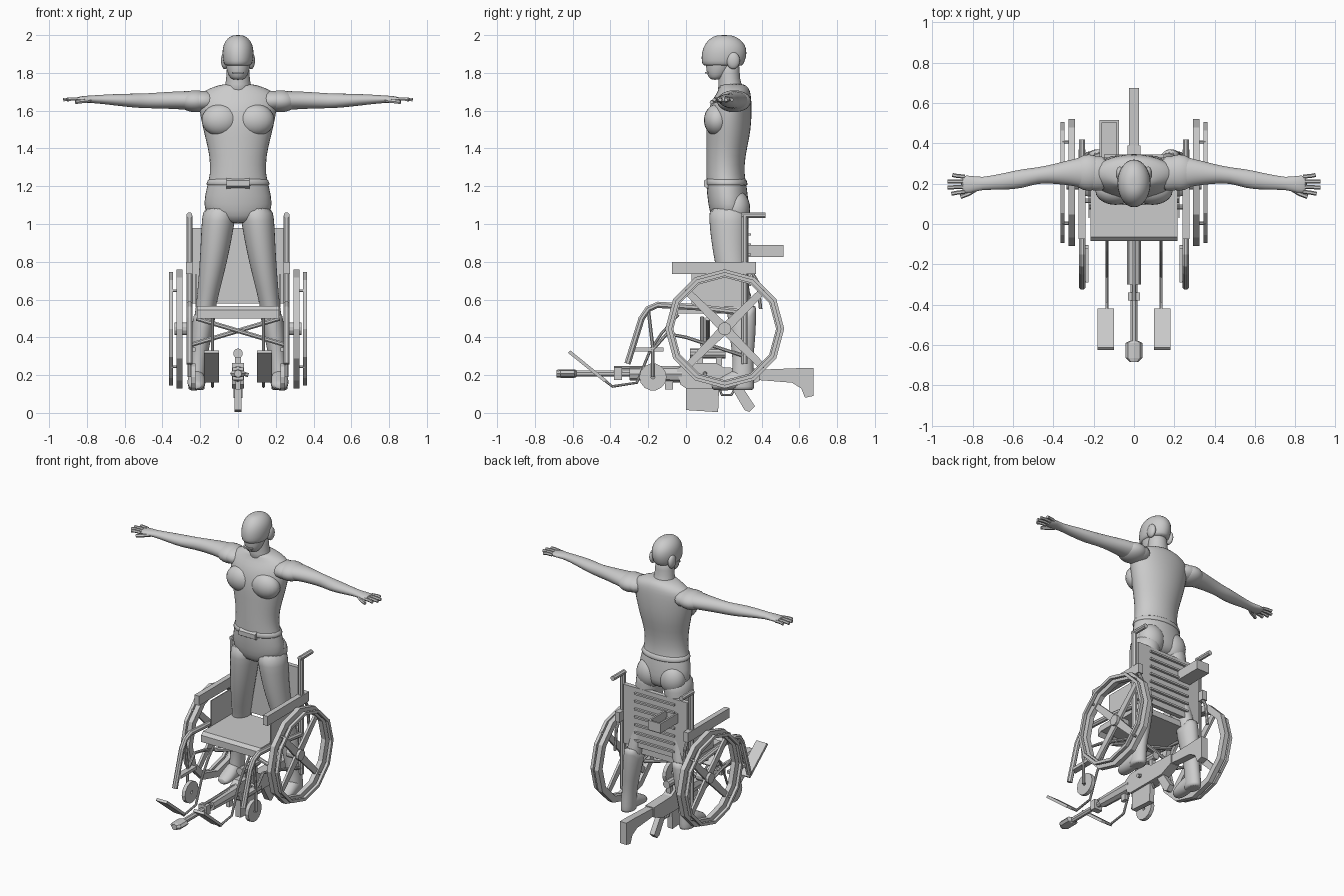
import bpy, bmesh
from math import sin, cos, pi, radians
from mathutils import Vector, Matrix

cube = bpy.data.objects.get("Cube")
if cube:
    bpy.data.objects.remove(cube)

GREY = (0.6, 0.6, 0.6, 1)
grey = bpy.data.materials.new("plain_grey")
grey.use_nodes = True
grey.diffuse_color = GREY
grey.node_tree.nodes["Principled BSDF"].inputs["Base Color"].default_value = GREY
SIDES = ((1, "left_"), (-1, "right_"))


def finish(name, bm, smooth=0, subdiv=0):
    bmesh.ops.recalc_face_normals(bm, faces=bm.faces[:])
    me = bpy.data.meshes.new(name)
    bm.to_mesh(me)
    bm.free()
    me.materials.append(grey)
    ob = bpy.data.objects.new(name, me)
    bpy.context.collection.objects.link(ob)
    if subdiv:
        ob.modifiers.new("Subdivision", "SUBSURF").levels = subdiv
        ob.modifiers["Subdivision"].render_levels = subdiv
    if smooth:
        bpy.ops.object.select_all(action="DESELECT")
        bpy.context.view_layer.objects.active = ob
        ob.select_set(True)
        bpy.ops.object.shade_smooth_by_angle(angle=radians(smooth))
    return ob


def box(name, x, y, z):
    bm = bmesh.new()
    bmesh.ops.create_cube(bm, size=1)
    for v in bm.verts:
        v.co = [(a + b) / 2 + c * (b - a) for (a, b), c in zip((x, y, z), v.co)]
    return finish(name, bm)


def ball(name, c, r, smooth=60):
    bm = bmesh.new()
    bmesh.ops.create_uvsphere(bm, u_segments=20, v_segments=14, radius=1)
    for v in bm.verts:
        v.co = [a + b * q for a, b, q in zip(c, r, v.co)]
    return finish(name, bm, smooth)


def prism(name, profile, x0, x1):
    """Extrude a (y, z) outline between two x values."""
    bm = bmesh.new()
    ends = [[bm.verts.new((x, y, z)) for y, z in profile] for x in (x0, x1)]
    for e in ends:
        bm.faces.new(e)
    for i in range(len(profile)):
        j = (i + 1) % len(profile)
        bm.faces.new((ends[0][i], ends[0][j], ends[1][j], ends[1][i]))
    return finish(name, bm)


def loft(name, axis, rings, n=16, smooth=50, subdiv=1):
    """Skin ellipses: each ring is (centre, radius u, radius v)."""
    u, v = {"x": ((0, 1, 0), (0, 0, 1)), "y": ((1, 0, 0), (0, 0, 1)),
            "z": ((1, 0, 0), (0, 1, 0))}[axis]
    bm = bmesh.new()
    loops = [[bm.verts.new(Vector(c) + Vector(u) * ru * cos(2 * pi * i / n)
                           + Vector(v) * rv * sin(2 * pi * i / n)) for i in range(n)]
             for c, ru, rv in rings]
    for a, b in zip(loops, loops[1:]):
        for i in range(n):
            j = (i + 1) % n
            bm.faces.new((a[i], a[j], b[j], b[i]))
    bm.faces.new(loops[0])
    bm.faces.new(loops[-1])
    return finish(name, bm, smooth, subdiv)


def tube(name, pts, r, n=8, smooth=0):
    """Sweep a round section along a path with mitred bends."""
    p = [Vector(q) for q in pts]
    bm = bmesh.new()
    loops = []
    for i, q in enumerate(p):
        d = (p[min(i + 1, len(p) - 1)] - p[max(i - 1, 0)]).normalized()
        ref = Vector((1, 0, 0)) if abs(d.x) < 0.8 else Vector((0, 0, 1))
        a = (ref - d * ref.dot(d)).normalized()
        b = d.cross(a)
        loops.append([bm.verts.new(q + r * (a * cos(t) + b * sin(t)))
                      for t in [2 * pi * (k + 0.5) / n for k in range(n)]])
    for a, b in zip(loops, loops[1:]):
        for i in range(n):
            bm.faces.new((a[i], a[i - 1], b[i - 1], b[i]))
    bm.faces.new(loops[0])
    bm.faces.new(loops[-1])
    return finish(name, bm, smooth)


def ring(name, x0, x1, y, z, r0, r1, n=12):
    bm = bmesh.new()
    loops = [[bm.verts.new((x, y + r * cos(2 * pi * i / n), z + r * sin(2 * pi * i / n)))
              for i in range(n)] for x, r in ((x0, r0), (x1, r0), (x1, r1), (x0, r1))]
    for k in range(4):
        a, b = loops[k - 1], loops[k]
        for i in range(n):
            bm.faces.new((a[i], a[i - 1], b[i - 1], b[i]))
    return finish(name, bm)


# Torso and head: rows are height, half width, front, back
def upright(name, rows, x=0):
    return loft(name, "z", [((x, (f + b) / 2, z), w, (b - f) / 2) for z, w, f, b in rows])


upright("torso", [(1.0, .10, .16, .29), (1.04, .165, .13, .33), (1.1, .19, .115, .335),
                  (1.2, .168, .105, .325), (1.26, .15, .105, .31), (1.36, .152, .105, .315),
                  (1.46, .178, .105, .34), (1.55, .2, .105, .35), (1.64, .215, .125, .35),
                  (1.69, .21, .16, .345), (1.72, .15, .175, .335), (1.745, .075, .175, .31)])
upright("neck", [(1.68, .085, .16, .33), (1.74, .066, .172, .29), (1.8, .062, .17, .285),
                 (1.87, .06, .16, .285)])
upright("face", [(1.763, .025, .135, .17), (1.775, .045, .118, .21), (1.81, .06, .105, .24),
                 (1.85, .07, .105, .27), (1.9, .075, .1, .29)])
upright("helmet", [(1.835, .066, .095, .3), (1.845, .076, .083, .305), (1.88, .084, .078, .322),
                   (1.93, .085, .085, .325), (1.97, .07, .11, .3), (1.995, .04, .145, .26),
                   (2.0, .015, .18, .225)])
box("mouth", (-.03, .03), (.1, .12), (1.796, 1.804))
prism("belt_buckle", [(.095, 1.2), (.095, 1.23), (.12, 1.245), (.12, 1.185)], -.062, .062)
upright("belt", [(1.2, .172, .1, .33), (1.21, .173, .1, .33), (1.235, .162, .1, .322),
                 (1.24, .16, .1, .32)])

for s, side in SIDES:
    # Body masses
    ball(side + "chest", (s * .092, .165, 1.55), (.1, .07, .085))
    ball(side + "shoulder", (s * .225, .255, 1.65), (.09, .09, .058))
    ball(side + "buttock", (s * .085, .265, 1.08), (.088, .075, .1))
    ball(side + "ear_guard", (s * .07, .25, 1.865), (.02, .035, .045))
    # Arm and hand
    loft(side + "arm", "x", [((s * x, y, z), a, b) for x, y, z, a, b in (
        (.12, .25, 1.65, .09, .06), (.2, .25, 1.65, .09, .055), (.28, .258, 1.655, .072, .05),
        (.38, .25, 1.655, .052, .045), (.48, .242, 1.652, .038, .04), (.55, .225, 1.653, .05, .038),
        (.65, .21, 1.658, .042, .031), (.76, .2, 1.661, .029, .021), (.81, .197, 1.66, .045, .019),
        (.86, .197, 1.66, .046, .013))])
    for i, tip in enumerate((.9, .925, .925, .905)):
        y = .235 - i * .025
        tube(side + "finger_%d" % (i + 1), [(s * .84, y, 1.66), (s * .88, y + .004 - i * .003, 1.662),
             (s * tip, y + .008 - i * .006, 1.658)], .01, 6, 50)
    tube(side + "thumb", [(s * .78, .175, 1.655), (s * .82, .15, 1.65), (s * .86, .135, 1.645)], .011, 6, 50)
    # Leg, boot and foot
    loft(side + "leg", "z", [((s * x, y, z), a, b) for z, x, a, y, b in (
        (1.1, .095, .09, .225, .105), (1.02, .104, .09, .228, .108), (.92, .115, .083, .23, .1),
        (.8, .13, .074, .237, .088), (.65, .155, .06, .26, .075), (.56, .17, .054, .285, .07),
        (.44, .19, .052, .295, .068), (.28, .21, .038, .3, .05))])
    boot = loft(side + "boot", "z", [((s * x, y, z), a, b) for z, x, a, y, b in (
        (.53, .174, .06, .295, .077), (.5, .18, .06, .297, .077), (.4, .195, .056, .3, .07),
        (.28, .21, .044, .302, .053), (.2, .218, .046, .3, .06), (.13, .22, .045, .3, .062),
        (.12, .22, .042, .3, .06))])
    for v in boot.data.vertices:
        if v.co.z > .49 and v.co.y > .34:
            v.co.z += .05
    loft(side + "foot", "y", [((s * .22, y, z), a, b) for y, z, a, b in (
        (.34, .17, .04, .05), (.27, .18, .046, .06), (.21, .16, .05, .042),
        (.16, .147, .045, .028), (.135, .142, .025, .018))])

    # Drive wheel with crossed spokes and hand rim
    Y, Z = .205, .445
    ring(side + "wheel_tyre", s * .293, s * .325, Y, Z, .315, .272)
    ring(side + "hand_rim", s * .345, s * .365, Y, Z, .3, .28)
    tube(side + "wheel_hub", [(s * .24, Y, Z), (s * .335, Y, Z)], .035, 12)
    for k in range(4):
        a = pi / 4 + k * pi / 2
        d, n = Vector((cos(a), sin(a))), Vector((-sin(a), cos(a)))
        c = Vector((Y, Z))
        prism(side + "spoke_%d" % (k + 1), [c + n * .026, c + d * .28 + n * .018,
              c + d * .28 - n * .018, c - n * .026], s * .3, s * .316)
        e = c + d * .285
        tube(side + "rim_link_%d" % (k + 1), [(s * .31, e.x, e.y), (s * .355, e.x, e.y)], .008, 6)

    # Chair side frame
    X = s * .257
    tube(side + "front_frame", [(X, -.31, .26), (X, -.235, .5), (X, -.2, .55), (X, -.15, .572),
                                (X, .05, .56), (X, .31, .53)], .018)
    tube(side + "back_post", [(X, .31, .26), (X, .31, 1.045)], .018)
    tube(side + "push_handle", [(X, .295, 1.047), (X, .42, 1.047)], .016)
    box(side + "armrest", sorted((s * .24, s * .275)), (-.075, .37), (.735, .8))
    tube(side + "arm_support", [(X, .27, .79), (X, .34, .76), (X, .38, .69), (X, .395, .55)], .01)
    box(side + "side_guard", sorted((s * .22, s * .226)), (.03, .3), (.56, .735))
    tube(side + "lower_rail", [(X, -.18, .33), (X, -.1, .42), (X, 0, .4), (X, .31, .3)], .01)
    # Caster
    ring(side + "caster_wheel", s * .225, s * .25, -.175, .19, .072, .01, 14)
    tube(side + "caster_post", [(X, -.175, .19), (X, -.175, .34), (X, -.2, .55)], .01)
    box(side + "caster_arm", sorted((s * .225, s * .265)), (-.29, -.12), (.325, .345))
    # Foot rest
    prism(side + "foot_plate", [(-.625, .318), (-.612, .33), (-.42, .175), (-.432, .162)],
          s * .1, s * .18)
    f = s * .135
    tube(side + "foot_rest_rod", [(f, -.44, .18), (f, -.39, .14), (f, -.26, .16), (f, -.19, .33),
                                  (f, -.13, .42), (f, -.04, .52)], .008)
    # Crossed brace under the seat
    tube(side + "cross_brace", [(s * -.25, .1 + s * .015, .36), (s * .22, .1 + s * .015, .5)], .013)

# Seat, backrest and rear box
prism("seat", [(-.085, .5), (-.085, .545), (-.065, .565), (.3, .565), (.3, .525), (-.06, .525)],
      -.217, .217)
box("backrest", (-.24, .24), (.3, .33), (.58, .98))
for i in range(7):
    z = .62 + i * .053
    box("back_strap_%d" % (i + 1), (-.15, .15), (.33, .345), (z, z + .012))
box("rear_box_floor", (-.17, -.075), (.33, .515), (.825, .835))
for name, x, y in (("a", (-.17, -.158), (.33, .515)), ("b", (-.087, -.075), (.33, .515)),
                   ("c", (-.17, -.075), (.503, .515))):
    box("rear_box_wall_" + name, x, y, (.825, .89))

# Rifle lying beneath the chair
prism("rifle_receiver", [(-.03, .15), (-.05, .23), (.0, .265), (.16, .265), (.2, .24),
                         (.39, .235), (.39, .17), (.3, .13), (.0, .13)], -.032, .032)
loft("rifle_handguard", "y", [((0, -.3, .207), .034, .034), ((0, -.02, .205), .036, .045)], 8, 0, 0)
tube("rifle_barrel", [(0, -.6, .208), (0, -.28, .208)], .018)
loft("rifle_muzzle", "y", [((0, -.685, .208), .02, .02), ((0, -.665, .208), .042, .022),
                           ((0, -.59, .208), .042, .022), ((0, -.58, .208), .02, .018)], 8, 0, 0)
box("rifle_gas_block", (-.03, .03), (-.38, -.34), (.175, .24))
tube("rifle_gas_tube", [(0, -.38, .24), (0, -.04, .24)], .01)
prism("rifle_stock", [(.37, .175), (.37, .228), (.6, .237), (.675, .237), (.675, .09),
                      (.63, .08), (.61, .13), (.56, .16)], -.024, .024)
prism("rifle_magazine", [(.0, .135), (.0, .015), (.17, .004), (.175, .13)], -.018, .018)
prism("rifle_grip", [(.24, .135), (.3, .135), (.365, .035), (.335, .005), (.31, .015)], -.018, .018)
tube("rifle_trigger_guard", [(0, .175, .135), (0, .19, .095), (0, .24, .095), (0, .26, .13)], .007, 6)
tube("rifle_bolt_handle", [(.02, .1, .21), (.055, .1, .2)], .012)
tube("rifle_scope", [(0, .02, .315), (0, .21, .315)], .026, 10)
for i, y in enumerate((.06, .16)):
    box("rifle_scope_mount_%d" % (i + 1), (-.015, .015), (y, y + .03), (.25, .3))
box("rifle_fore_grip", (-.012, .012), (-.11, -.07), (.125, .18))
